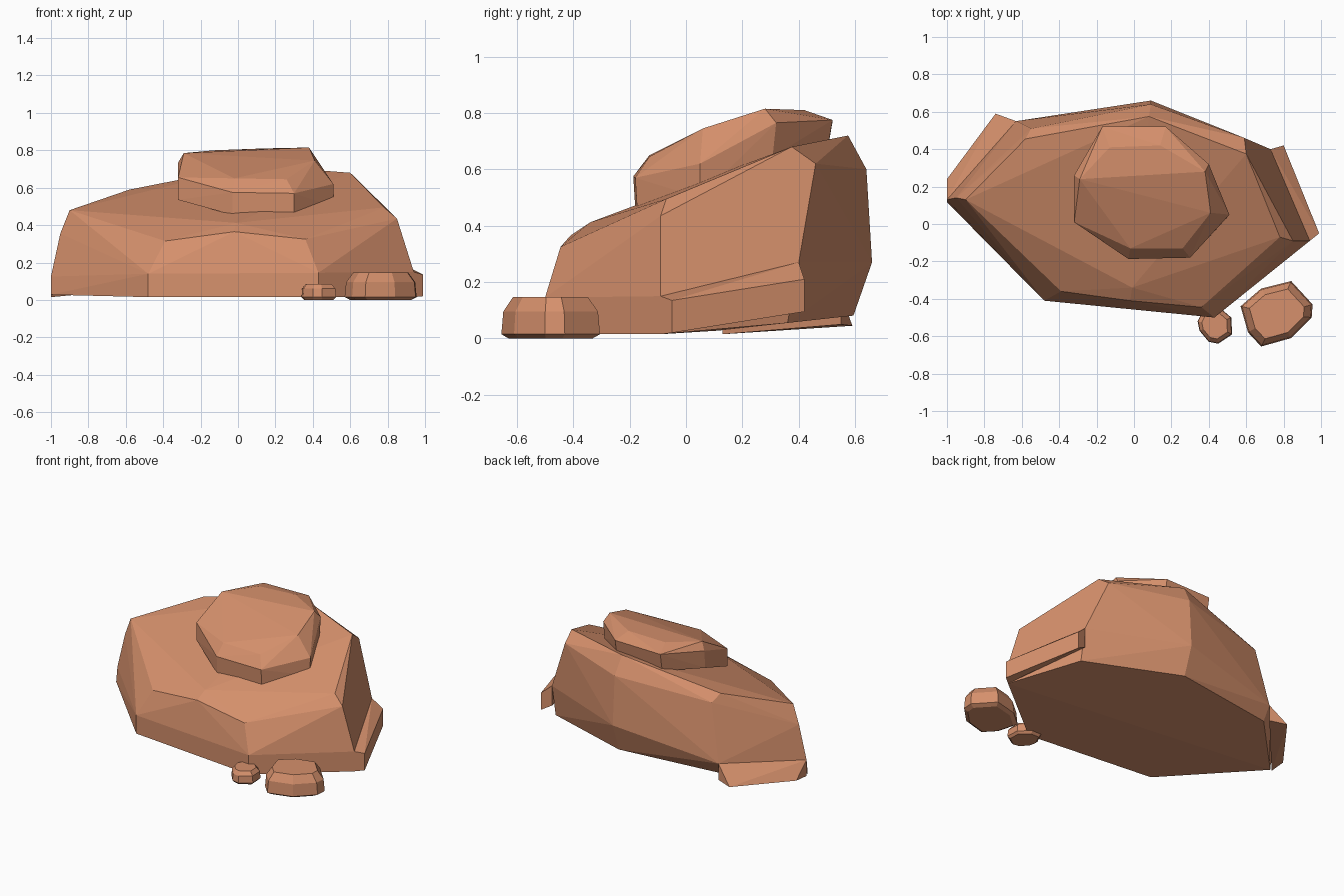
import bpy
import bmesh
import math

# Remove the default cube
default_cube = bpy.data.objects.get("Cube")
if default_cube:
    bpy.data.objects.remove(default_cube, do_unlink=True)

# Single sandstone colour
SANDSTONE = (.67, .28, .15, 1)
sandstone = bpy.data.materials.new("sandstone")
sandstone.use_nodes = True
sandstone.diffuse_color = SANDSTONE
shader = next(node for node in sandstone.node_tree.nodes if node.type == "BSDF_PRINCIPLED")
shader.inputs["Base Color"].default_value = SANDSTONE
shader.inputs["Roughness"].default_value = .9


def faceted_stone(name, *rings):
    """Wrap the corner rings of a stone in a flat-sided convex shell."""
    mesh = bpy.data.meshes.new(name)
    bm = bmesh.new()
    for ring in rings:
        for corner in ring:
            bm.verts.new(corner)
    hull = bmesh.ops.convex_hull(bm, input=bm.verts[:])
    leftovers = {v for v in bm.verts if not v.link_faces}
    bmesh.ops.delete(bm, geom=list(leftovers), context="VERTS")
    bmesh.ops.dissolve_limit(bm, angle_limit=math.radians(2),
                             verts=bm.verts[:], edges=bm.edges[:])
    bmesh.ops.recalc_face_normals(bm, faces=bm.faces[:])
    bm.to_mesh(mesh)
    bm.free()
    mesh.materials.append(sandstone)
    stone = bpy.data.objects.new(name, mesh)
    bpy.context.collection.objects.link(stone)
    return stone


def lowered(ring, drop):
    """Copy a ring straight down."""
    return [(x, y, z - drop) for x, y, z in ring]


def level_ring(outline, height, scale=1):
    """Place a flat outline at a height, scaled about its own centre."""
    centre_x = sum(x for x, y in outline) / len(outline)
    centre_y = sum(y for x, y in outline) / len(outline)
    return [(centre_x + (x - centre_x) * scale,
             centre_y + (y - centre_y) * scale, height) for x, y in outline]


def pebble(name, outline, shoulder, crown, crown_scale):
    """Build a small loose stone with bevelled top and bottom."""
    return faceted_stone(name,
                         level_ring(outline, 0, .85),
                         level_ring(outline, .015),
                         level_ring(outline, shoulder, .96),
                         level_ring(outline, crown, crown_scale))


# Main boulder: waist, shoulder and sloping top, with an undercut back
waist = [(-1, .13, .125), (-.48, -.41, .14), (.43, -.5, .145), (.94, -.09, .15),
         (.73, .4, .27), (.09, .66, .27), (-.63, .55, .16)]
shoulder = [(-.95, .14, .355), (-.39, -.36, .315), (-.02, -.41, .365), (.36, -.445, .325),
            (.85, -.09, .435), (.59, .46, .62), (.09, .64, .6), (-.55, .51, .54)]
top = [(-.9, .13, .48), (-.37, -.27, .37), (-.01, -.34, .412), (.35, -.35, .365),
       (.78, -.07, .495), (.6, .375, .68), (.08, .575, .72), (-.58, .455, .59)]
base = [(x, y - max(0, y) * .1, .015 + max(0, y) * .1) for x, y, z in waist]
faceted_stone("main_boulder", base, waist, shoulder, top)

# Cap stone resting on the slope
cap_rim = [(-.32, .01, .655), (-.03, -.187, .575), (.3, -.18, .57), (.51, .05, .62),
           (.4, .32, .765), (.17, .52, .775), (-.17, .52, .77), (-.32, .26, .735)]
cap_top = [(-.25, .08, .685), (-.02, -.13, .65), (.26, -.13, .645), (.41, .06, .745),
           (.38, .28, .815), (.14, .42, .81), (-.13, .41, .8), (-.29, .24, .785)]
cap_foot = [(x, y * .96, z) for x, y, z in lowered(cap_rim, .12)]
faceted_stone("cap_stone", cap_foot, cap_rim, cap_top)

# Ledge at the left foot of the boulder
left_ledge_inner = [(.94, -.09, .15), (.73, .4, .27)]
left_ledge_outer = [(.99, -.05, .135), (.8, .42, .21)]
faceted_stone("left_ledge", left_ledge_inner, lowered(left_ledge_inner, .135),
              left_ledge_outer, lowered(left_ledge_outer, .115))

# Wedge at the right foot of the boulder
right_ledge_inner = [(-1, .13, .125), (-.63, .55, .16)]
right_ledge_outer = [(-1, .24, .025), (-.74, .59, .045)]
faceted_stone("right_ledge", right_ledge_inner, lowered(right_ledge_inner, .11),
              right_ledge_outer)

# Loose stones in front
pebble("large_pebble",
       [(.57, -.44), (.61, -.58), (.68, -.655), (.84, -.61),
        (.95, -.5), (.955, -.43), (.84, -.305), (.68, -.345)],
       shoulder=.095, crown=.147, crown_scale=.76)
pebble("small_pebble",
       [(.34, -.52), (.35, -.57), (.4, -.63), (.45, -.64),
        (.525, -.59), (.52, -.5), (.45, -.44), (.38, -.44)],
       shoulder=.06, crown=.085, crown_scale=.74)
